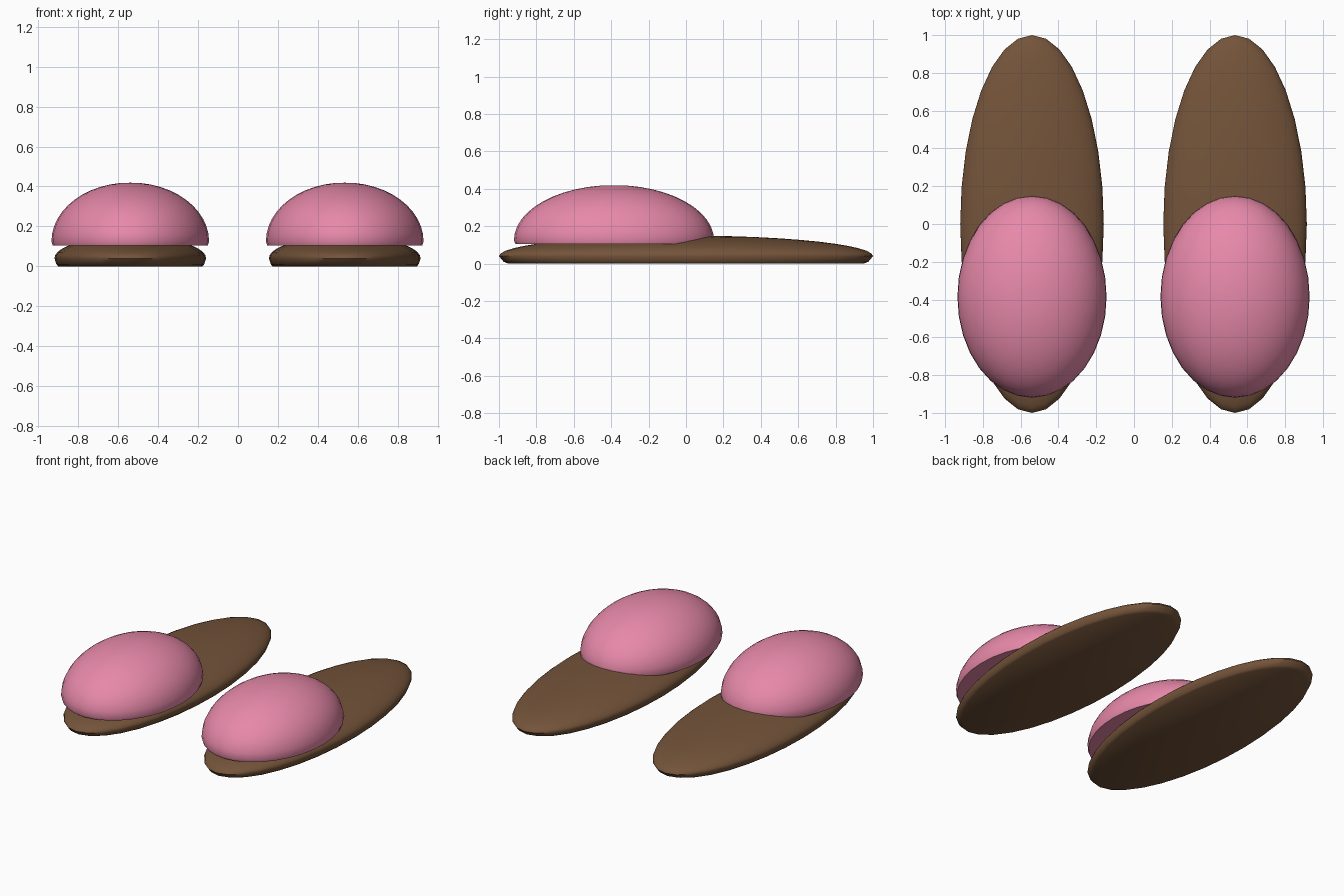
import bpy, bmesh, math

if "Cube" in bpy.data.objects:
    bpy.data.objects.remove(bpy.data.objects["Cube"])


def material(name, rgb):
    m = bpy.data.materials.new(name)
    m.diffuse_color = (*rgb, 1)
    m.use_nodes = True
    m.node_tree.nodes["Principled BSDF"].inputs["Base Color"].default_value = m.diffuse_color
    return m


BROWN = material("brown sole", (0.175, 0.088, 0.042))
PINK = material("pink fabric", (0.80, 0.25, 0.40))


def oval_body(name, centre, rx, ry, profile, mat, segments=32):
    """Stack oval rings from (radius factor, z) pairs; flat base, closed top."""
    bm = bmesh.new()
    rings = []
    for r, z in profile:
        rings.append([bm.verts.new((rx * r * math.cos(2 * math.pi * i / segments),
                                    ry * r * math.sin(2 * math.pi * i / segments), z))
                      for i in range(segments)])
    for a, b in zip(rings, rings[1:]):
        for i in range(segments):
            j = (i + 1) % segments
            bm.faces.new((a[i], a[j], b[j], b[i]))
    bm.faces.new(rings[0][::-1])
    top = bm.verts.new((0, 0, profile[-1][1] + 0.0015))
    for i in range(segments):
        bm.faces.new((rings[-1][i], rings[-1][(i + 1) % segments], top))
    bmesh.ops.recalc_face_normals(bm, faces=bm.faces)
    me = bpy.data.meshes.new(name)
    bm.to_mesh(me)
    bm.free()
    me.materials.append(mat)
    ob = bpy.data.objects.new(name, me)
    ob.location = centre
    bpy.context.collection.objects.link(ob)
    bpy.ops.object.select_all(action='DESELECT')
    ob.select_set(True)
    bpy.context.view_layer.objects.active = ob
    bpy.ops.object.shade_smooth_by_angle(angle=math.radians(50))
    return ob


def dome(z0, height, steps):
    """Quarter-ellipse profile from the rim up to near the crown."""
    return [(math.cos(t), z0 + height * math.sin(t))
            for t in (math.pi / 2 * k / steps for k in range(steps))]


sole_profile = [(0.95, 0.0), (0.975, 0.01)] + dome(0.04, 0.11, 12)
upper_profile = [(0.985, 0.105)] + dome(0.125, 0.295, 12)

# A pair of slippers: long oval sole with a puffy toe cover
for side, x in (("left", -0.54), ("right", 0.535)):
    oval_body(side + "_sole", (x, 0, 0), 0.38, 1.0, sole_profile, BROWN)
    oval_body(side + "_toe_cover", (x, -0.385, 0), 0.395, 0.535, upper_profile, PINK)
